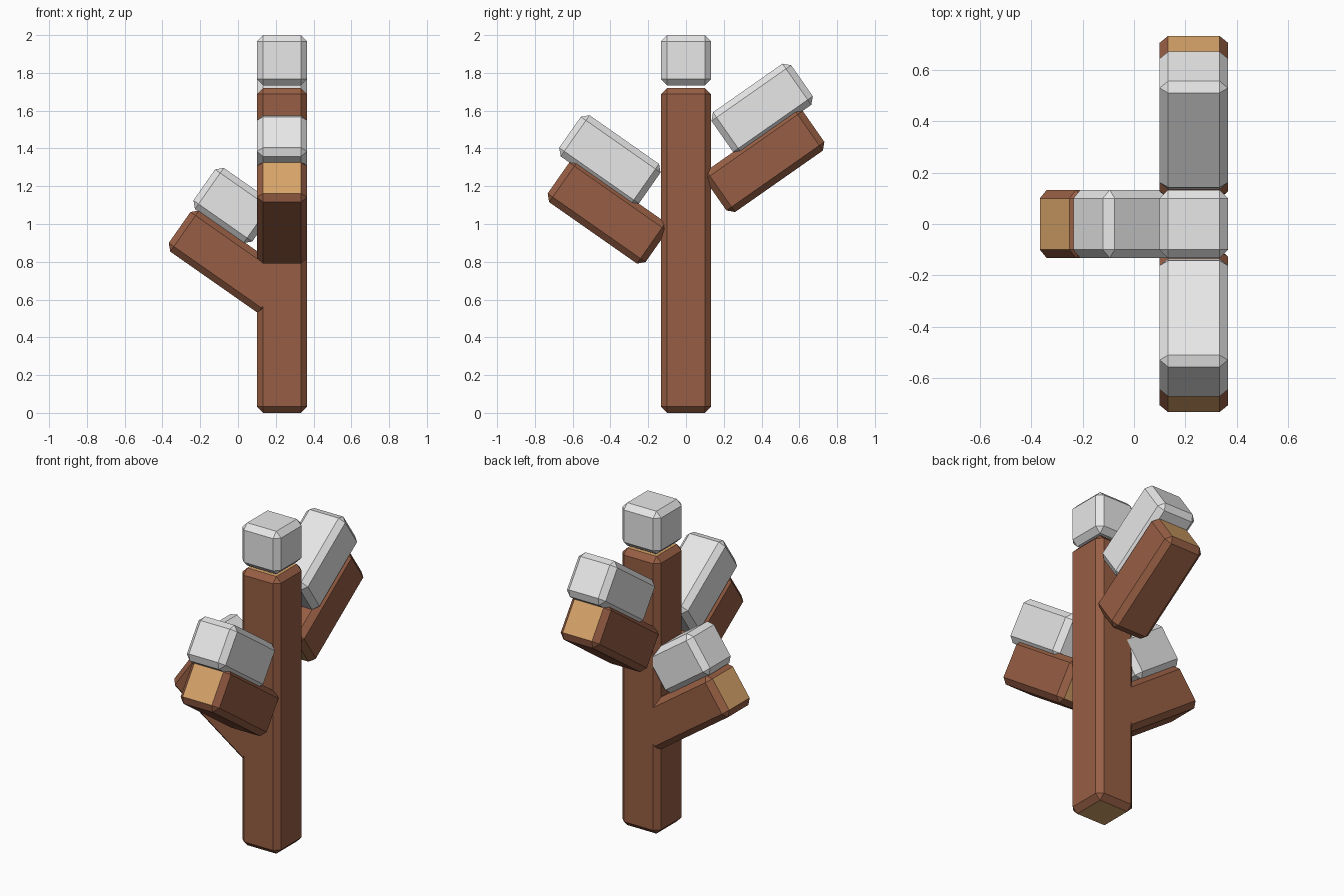
import bpy, bmesh, math
from mathutils import Matrix, Vector

if "Cube" in bpy.data.objects:
    bpy.data.objects.remove(bpy.data.objects["Cube"])


def material(name, rgb):
    m = bpy.data.materials.new(name)
    m.diffuse_color = (*rgb, 1)
    m.use_nodes = True
    m.node_tree.nodes["Principled BSDF"].inputs["Base Color"].default_value = m.diffuse_color
    return m


BARK = material("bark_brown", (0.31, 0.114, 0.058))
CUT = material("cut_wood_tan", (0.68, 0.367, 0.14))
SNOW = material("snow_white", (0.80, 0.80, 0.80))

W = 0.266        # thickness of every block
CHAMFER = 0.033
TRUNK_X = 0.233


def block(name, length, matrix, mats):
    """Chamfered square bar along local z; a second material goes on the end caps."""
    bm = bmesh.new()
    bmesh.ops.create_cube(bm, size=1)
    bmesh.ops.scale(bm, vec=Vector((W, W, length)), verts=bm.verts)
    bmesh.ops.bevel(bm, geom=bm.edges[:], offset=CHAMFER, segments=1,
                    affect='EDGES', profile=0.5)
    bm.normal_update()
    for f in bm.faces:
        f.material_index = 1 if len(mats) > 1 and abs(f.normal.z) > 0.95 else 0
    me = bpy.data.meshes.new(name)
    bm.to_mesh(me)
    bm.free()
    for m in mats:
        me.materials.append(m)
    ob = bpy.data.objects.new(name, me)
    ob.matrix_world = matrix
    bpy.context.collection.objects.link(ob)
    return ob


def tilted(azimuth, out, z):
    """Placement leaning 35 degrees above horizontal, pointing away from the trunk."""
    return (Matrix.Translation((TRUNK_X, 0, 0))
            @ Matrix.Rotation(math.radians(azimuth), 4, 'Z')
            @ Matrix.Translation((out, 0, z))
            @ Matrix.Rotation(math.radians(55), 4, 'Y'))


# Trunk and its snow cap
block("trunk", 1.72, Matrix.Translation((TRUNK_X, 0, 0.86)), [BARK, CUT])
block("trunk_snow", W, Matrix.Translation((TRUNK_X, 0, 2 - W / 2)), [SNOW])

# Branches with snow: name, azimuth, branch (out, z), snow (out, z), snow length
for name, az, br, sn, sn_len in (
    ("back", 90, (0.416, 1.335), (0.403, 1.611), 0.515),
    ("front", -90, (0.416, 1.062), (0.403, 1.338), 0.515),
    ("left", 180, (0.283, 0.80), (0.256, 1.098), 0.38),
):
    block(name + "_branch", 0.633, tilted(az, *br), [BARK, CUT])
    block(name + "_branch_snow", sn_len, tilted(az, *sn), [SNOW])
